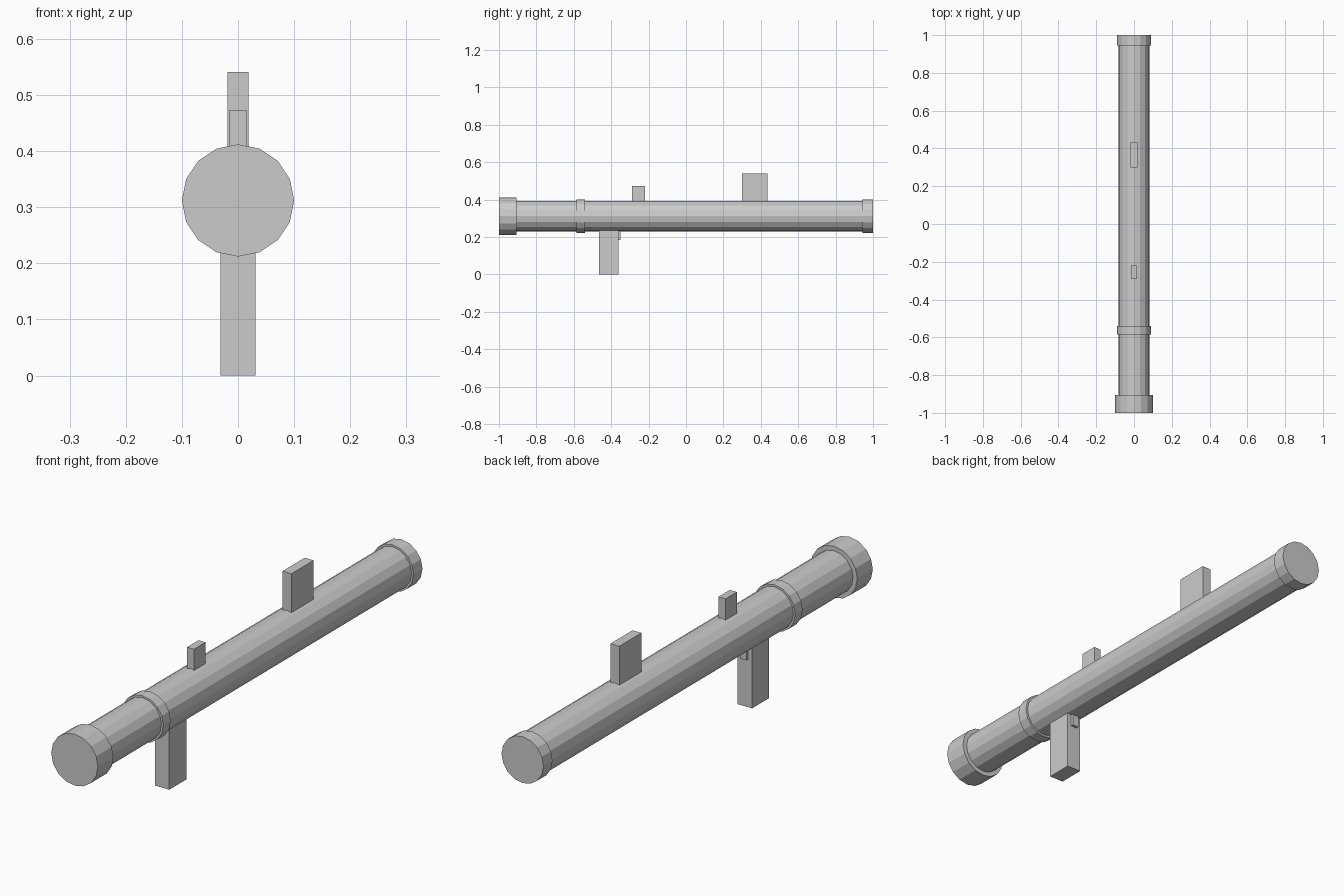
import bpy, math

if "Cube" in bpy.data.objects:
    bpy.data.objects.remove(bpy.data.objects["Cube"])

AXIS_Z = 0.312  # height of the tube's centre line


def barrel(name, radius, y0, y1):
    """16-sided cylinder lying along y."""
    bpy.ops.mesh.primitive_cylinder_add(
        vertices=16, radius=radius, depth=y1 - y0,
        location=(0, (y0 + y1) / 2, AXIS_Z), rotation=(math.pi / 2, 0, 0))
    bpy.context.object.name = name


def block(name, half_width, y0, y1, z0, z1):
    """Box centred on x = 0."""
    bpy.ops.mesh.primitive_cube_add(
        size=1, location=(0, (y0 + y1) / 2, (z0 + z1) / 2))
    ob = bpy.context.object
    ob.name = name
    ob.scale = (half_width * 2, y1 - y0, z1 - z0)
    bpy.ops.object.transform_apply(location=False, rotation=False, scale=True)


# Main tube, ending just inside the end collars
barrel("tube", 0.082, -0.99, 0.995)

# Collars around the tube
barrel("rear_cap", 0.10, -1.0, -0.905)
barrel("middle_ring", 0.09, -0.585, -0.54)
barrel("muzzle_ring", 0.09, 0.945, 1.0)

# Sights on top
block("front_sight", 0.019, 0.30, 0.435, 0.37, 0.541)
block("rear_sight", 0.015, -0.29, -0.22, 0.37, 0.473)

# Grip and trigger underneath
block("grip", 0.031, -0.465, -0.36, 0.0, 0.25)
block("trigger", 0.014, -0.37, -0.35, 0.185, 0.25)
